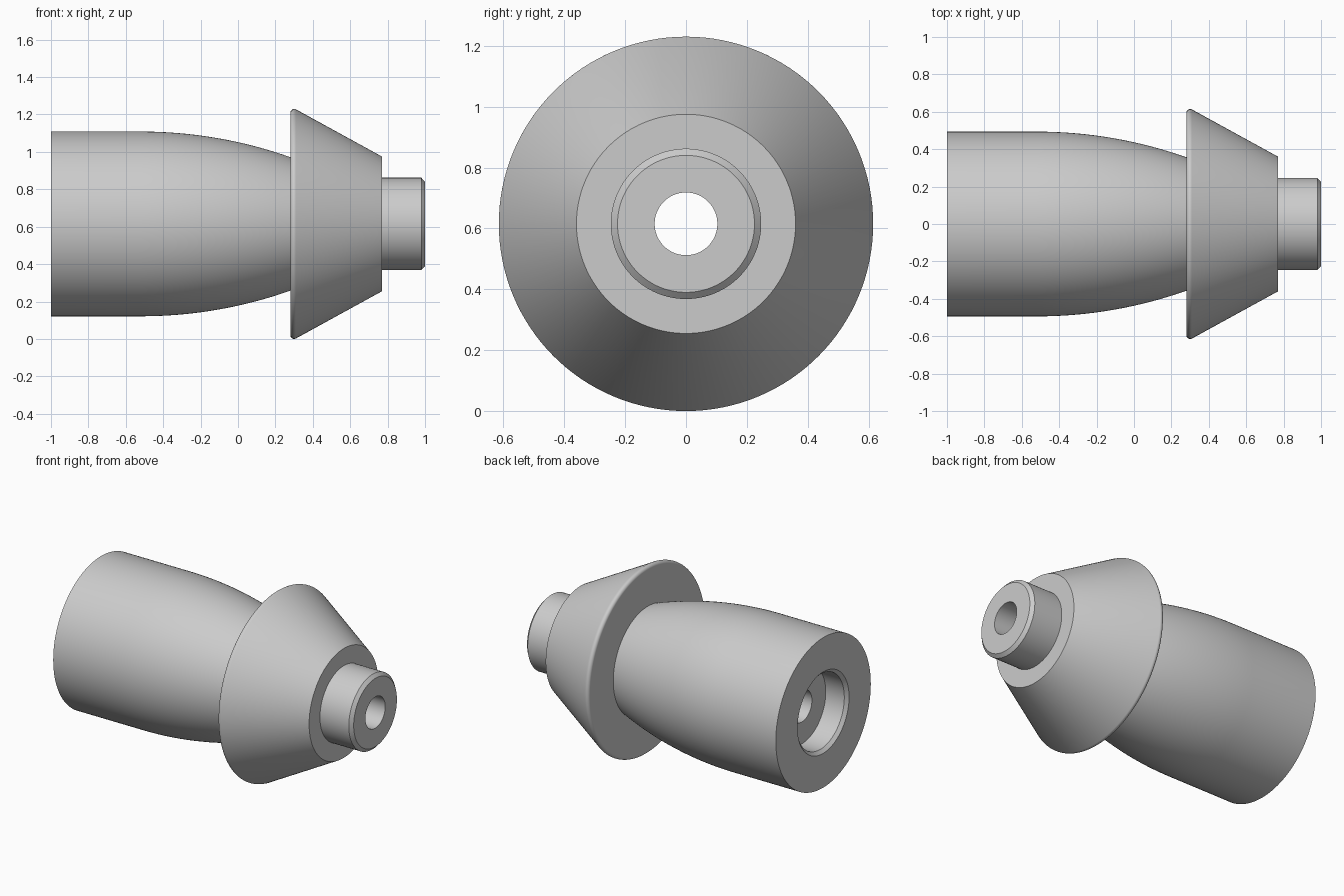
import bpy
import bmesh
import math

cube = bpy.data.objects.get("Cube")
if cube:
    bpy.data.objects.remove(cube, do_unlink=True)

AXIS_Z = 0.615
SEGMENTS = 128


def arc(cx, cr, radius, start, end, steps):
    """Points (x, r) on an arc, angles in degrees measured from +x toward +r."""
    points = []
    for i in range(steps + 1):
        a = math.radians(start + (end - start) * i / steps)
        points.append((cx + radius * math.cos(a), cr + radius * math.sin(a)))
    return points


def lathe(name, profile, material):
    """Revolve a closed (x, r) profile around the horizontal axis."""
    bm = bmesh.new()
    verts = [bm.verts.new((x, 0, r)) for x, r in profile]
    edges = [bm.edges.new((v, verts[i - 1])) for i, v in enumerate(verts)]
    bmesh.ops.spin(bm, geom=verts + edges, cent=(0, 0, 0), axis=(1, 0, 0),
                   angle=math.tau, steps=SEGMENTS, use_merge=True)
    bmesh.ops.remove_doubles(bm, verts=bm.verts, dist=1e-5)
    bmesh.ops.recalc_face_normals(bm, faces=bm.faces)
    mesh = bpy.data.meshes.new(name)
    bm.to_mesh(mesh)
    bm.free()
    mesh.materials.append(material)
    obj = bpy.data.objects.new(name, mesh)
    obj.location.z = AXIS_Z
    bpy.context.collection.objects.link(obj)
    bpy.ops.object.select_all(action='DESELECT')
    obj.select_set(True)
    bpy.context.view_layer.objects.active = obj
    bpy.ops.object.shade_smooth_by_angle(angle=math.radians(22))
    return obj


grey = bpy.data.materials.new("plain grey")
color = (0.6, 0.6, 0.6, 1)
grey.diffuse_color = color
grey.use_nodes = True
grey.node_tree.nodes["Principled BSDF"].inputs["Base Color"].default_value = color

# Rear socket with a chamfered mouth
socket = [(-0.845, 0.103), (-0.845, 0.247), (-0.98, 0.247), (-1.0, 0.268)]

# Barrel: straight, then a large tangent arc tapering to the collar
barrel = [(-1.0, 0.494)] + arc(-0.52, 0.494 - 2.4, 2.4, 90, 70.53, 16)

# Conical collar with a rounded rim
collar = arc(0.30, 0.595, 0.02, 180, 61, 8) + [(0.77, 0.36)]

# Front spigot with a chamfered tip, closing onto the through bore
spigot = [(0.77, 0.247), (0.98, 0.247), (1.0, 0.225), (1.0, 0.103)]

lathe("tapered_bushing", socket + barrel + collar + spigot, grey)
